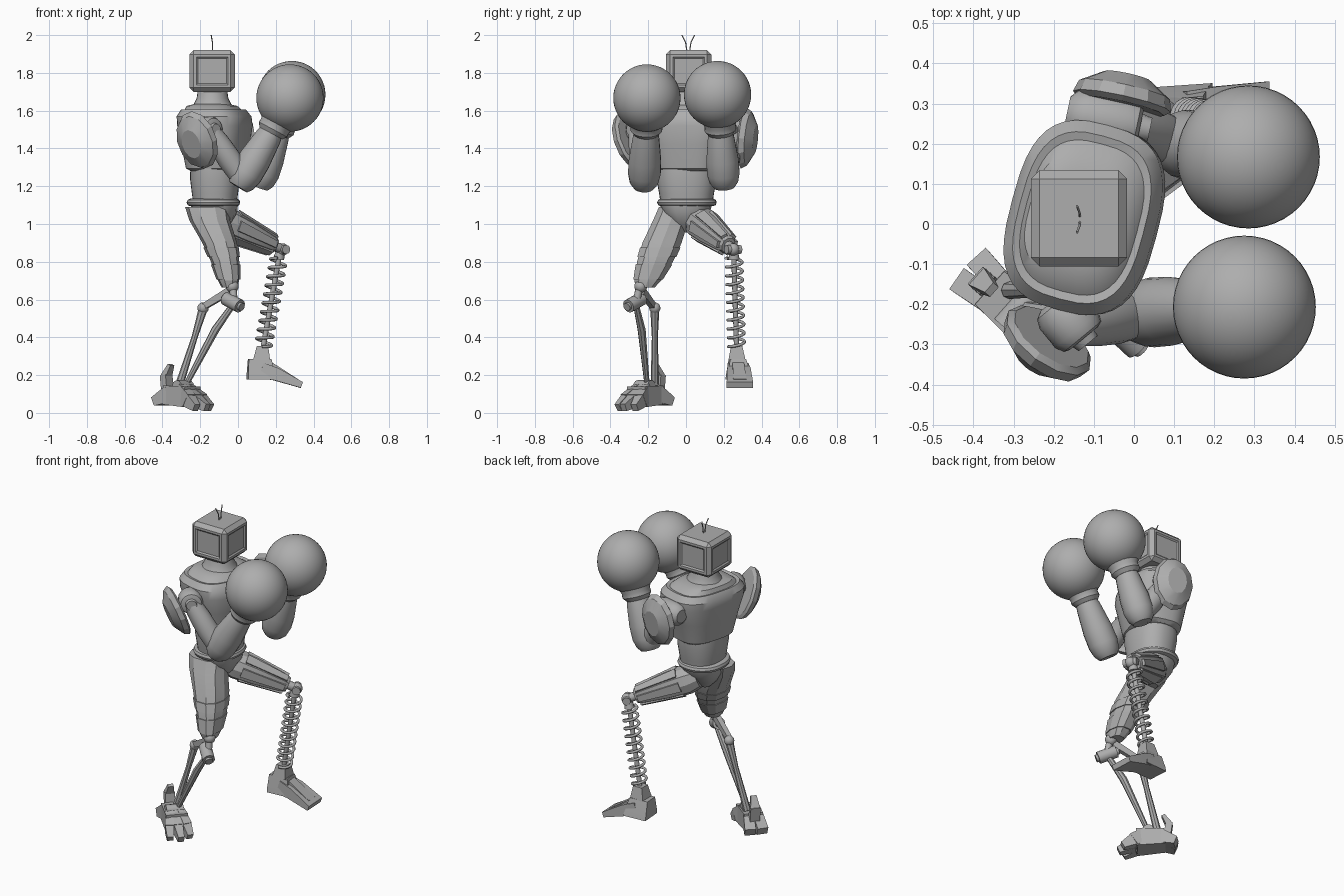
import bpy, bmesh, math
from mathutils import Vector, Matrix

if "Cube" in bpy.data.objects:
    bpy.data.objects.remove(bpy.data.objects["Cube"])

grey = bpy.data.materials.new("plain grey")
grey.use_nodes = True
COLOUR = (0.42, 0.42, 0.42, 1)
grey.diffuse_color = COLOUR
grey.node_tree.nodes["Principled BSDF"].inputs["Base Color"].default_value = COLOUR
UP = Vector((0, 0, 1))


def finish(name, bm, angle=35):
    bmesh.ops.recalc_face_normals(bm, faces=bm.faces[:])
    me = bpy.data.meshes.new(name)
    bm.to_mesh(me)
    bm.free()
    me.materials.append(grey)
    me.shade_smooth()
    me.set_sharp_from_angle(angle=math.radians(angle))
    ob = bpy.data.objects.new(name, me)
    bpy.context.collection.objects.link(ob)
    return ob


def loft(name, rings, sides=24, power=2, yaw=0, upright=False, angle=35):
    """Skin rings of (centre, half width, half height) set square to the path."""
    pts = [Vector(r[0]) for r in rings]
    if upright:
        rot = Matrix.Rotation(math.radians(yaw), 3, 'Z')
    else:
        rot = (pts[-1] - pts[0]).to_track_quat('Z', 'Y').to_matrix()
    grow, phase = (math.sqrt(2), math.pi / 4) if sides == 4 else (1, 0)
    bm = bmesh.new()
    loops = []
    for c, (_, a, b) in zip(pts, rings):
        loop = []
        for i in range(sides):
            t = phase + math.tau * i / sides
            u, v = math.cos(t), math.sin(t)
            u = math.copysign(abs(u) ** (2 / power), u)
            v = math.copysign(abs(v) ** (2 / power), v)
            loop.append(bm.verts.new(c + rot @ Vector((u * a * grow, v * b * grow, 0))))
        loops.append(loop)
    for low, high in zip(loops, loops[1:]):
        for i in range(sides):
            j = (i + 1) % sides
            bm.faces.new((low[i], low[j], high[j], high[i]))
    bm.faces.new(loops[0][::-1])
    bm.faces.new(loops[-1])
    return finish(name, bm, angle)


def rod(name, p, q, r, r2=None, sides=12):
    return loft(name, [(p, r, r), (q, r2 or r, r2 or r)], sides)


def bar(name, p, q, size, end):
    return loft(name, [(p, *size), (q, *end)], 4)


def ball(name, c, r, seg=32):
    bm = bmesh.new()
    bmesh.ops.create_uvsphere(bm, u_segments=seg, v_segments=seg // 2, radius=r, matrix=Matrix.Translation(c))
    return finish(name, bm)


def wire(name, points, r):
    cu = bpy.data.curves.new(name, 'CURVE')
    cu.dimensions = '3D'
    cu.bevel_depth, cu.bevel_resolution, cu.use_fill_caps = r, 2, True
    sp = cu.splines.new('POLY')
    sp.points.add(len(points) - 1)
    for s, p in zip(sp.points, points):
        s.co = (*p, 1)
    cu.materials.append(grey)
    bpy.context.collection.objects.link(bpy.data.objects.new(name, cu))


# Boxy head with chamfered corners and shallow screen panels
bm = bmesh.new()
bmesh.ops.create_cube(bm, size=1)
bmesh.ops.transform(bm, matrix=Matrix.Translation((-0.137, 0.014, 1.81)) @ Matrix.Diagonal((0.24, 0.24, 0.22, 1)), verts=bm.verts[:])
bmesh.ops.bevel(bm, geom=bm.edges[:], offset=0.022, segments=1, affect='EDGES')
panels = [f for f in bm.faces if f.calc_area() > 0.03 and abs(f.normal.z) < 0.5]
bmesh.ops.inset_individual(bm, faces=panels, thickness=0.02)
bmesh.ops.inset_individual(bm, faces=panels, thickness=0.012, depth=-0.007)
finish("head", bm, 20)
for s in (-1, 1):
    wire("antenna", [(-0.135, 0.012 + s * 0.008, 1.92), (-0.135, 0.012 + s * 0.014, 1.96),
                     (-0.142, 0.012 + s * 0.033, 2.0)], 0.003)

# Neck, chest, waist and hips
loft("neck", [((-0.135, 0.01, z), r, r) for z, r in ((1.60, 0.12), (1.635, 0.1), (1.665, 0.084), (1.72, 0.076))], upright=True)
loft("chest", [((x, 0.016, z), a, b) for z, x, a, b in (
    (1.28, -0.12, 0.12, 0.155), (1.295, -0.12, 0.145, 0.175), (1.42, -0.12, 0.168, 0.205),
    (1.52, -0.122, 0.184, 0.238), (1.57, -0.127, 0.182, 0.238), (1.605, -0.13, 0.158, 0.21),
    (1.60, -0.13, 0.142, 0.19), (1.625, -0.138, 0.125, 0.155), (1.635, -0.14, 0.085, 0.1))],
    sides=40, power=2.9, yaw=-15, upright=True)
loft("waist", [((-0.122, 0.003, z), a, b) for z, a, b in (
    (1.11, 0.115, 0.138), (1.16, 0.122, 0.145), (1.24, 0.132, 0.16), (1.30, 0.13, 0.16))],
    sides=32, power=2.3, upright=True)
loft("belt", [((-0.13, 0.005, 1.114 + 0.02 * math.sin(t)), 0.122 + 0.02 * math.cos(t), 0.138 + 0.02 * math.cos(t))
              for t in (-1.57, -0.8, 0, 0.8, 1.57)], sides=32, power=2.2, upright=True)
loft("pelvis", [((-0.125, 0, z), a, b) for z, a, b in (
    (1.105, 0.125, 0.14), (1.06, 0.12, 0.125), (1.0, 0.085, 0.075), (0.955, 0.04, 0.035))],
    sides=16, power=2.4, upright=True)

# Arms: shoulder drum, pad, upper arm, forearm and round glove
ARMS = {
    "right": dict(drum=((-0.195, -0.2, 1.5), (-0.125, -0.285, 1.5)), pad=(-0.212, -0.29, 1.445), face=(-0.55, -0.75, -0.35),
                  elbow=(0.025, -0.222, 1.235), wrist=(0.185, -0.21, 1.5), glove=(0.275, -0.207, 1.667)),
    "left": dict(drum=((-0.15, 0.275, 1.5), (0.015, 0.24, 1.5)), pad=(-0.03, 0.305, 1.455), face=(0.22, 1, -0.1),
                 elbow=(0.12, 0.2, 1.235), wrist=(0.215, 0.182, 1.5), glove=(0.285, 0.167, 1.685)),
}
for side, arm in ARMS.items():
    p, q = map(Vector, arm["drum"])
    elbow, wrist, glove = (Vector(arm[k]) for k in ("elbow", "wrist", "glove"))
    loft(side + "_shoulder_drum", [(p.lerp(q, t), r, r) for t, r in
                                   ((-0.1, 0.04), (0, 0.06), (0.2, 0.07), (0.75, 0.07), (0.95, 0.06), (1, 0.045))], 20)
    rod(side + "_shoulder_cap", q, q.lerp(p, -0.15), 0.035, 0.03, 16)
    rod(side + "_shoulder_link", p.lerp(q, 0.5), Vector((-0.12, 0.0, 1.5)), 0.055, 0.06, 16)
    start = p.lerp(q, 0.65)
    loft(side + "_upper_arm", [(start.lerp(elbow, t), r, r) for t, r in
                               ((0, 0.05), (0.3, 0.06), (0.6, 0.064), (1, 0.055))], 16)
    loft(side + "_forearm", [(elbow.lerp(wrist, t), r, r) for t, r in
                             ((-0.15, 0.055), (-0.05, 0.076), (0.12, 0.087), (0.4, 0.086), (0.85, 0.07), (1, 0.06))], 20)
    loft(side + "_glove_cuff", [(wrist.lerp(glove, t), r, r) for t, r in
                                ((-0.12, 0.068), (0, 0.085), (0.12, 0.083), (0.4, 0.105))], 24)
    ball(side + "_glove", glove, 0.178, seg=48)
    # Faceted domed shoulder pad
    n, base = Vector(arm["face"]).normalized(), Vector(arm["pad"])
    loft(side + "_shoulder_pad", [(base + n * d, a, b) for d, a, b in
                                  ((-0.012, 0.11, 0.142), (0.0, 0.125, 0.162), (0.03, 0.116, 0.145), (0.065, 0.06, 0.08))],
         sides=12, angle=20)

# Standing leg: faceted thigh with outer plate and knee cuff
THIGH = [((-0.165, -0.055, 1.09), 0.115, 0.092), ((-0.15, -0.08, 1.02), 0.108, 0.098),
         ((-0.097, -0.127, 0.9), 0.092, 0.108), ((-0.068, -0.164, 0.8), 0.075, 0.099),
         ((-0.05, -0.203, 0.7), 0.056, 0.074), ((-0.045, -0.215, 0.665), 0.042, 0.052)]
loft("right_thigh", THIGH, 10, 2.4, upright=True, angle=20)
for name, i, s, t in (("thigh_plate", 2, 0.25, 0.75), ("knee_cuff", 3, 0.15, 0.95)):
    (c0, a0, b0), (c1, a1, b1) = THIGH[i], THIGH[i + 1]
    rings = [(Vector(c0).lerp(Vector(c1), k), (a0 + (a1 - a0) * k) + 0.006, (b0 + (b1 - b0) * k) + 0.006) for k in (s, t)]
    loft("right_" + name, rings, 10, 2.4, upright=True, angle=20)

# Knee joints and twin shin rods
ball("right_knee_ball", (-0.03, -0.24, 0.67), 0.034, seg=20)
rod("right_knee_stem", (-0.03, -0.24, 0.69), (-0.02, -0.265, 0.58), 0.02)
rod("right_knee_drum", (-0.065, -0.235, 0.605), (0.01, -0.305, 0.565), 0.036, sides=16)
rod("right_knee_drum_cap", (-0.075, -0.226, 0.61), (0.02, -0.314, 0.56), 0.022, sides=16)
ball("right_back_hub", (-0.185, -0.165, 0.555), 0.03, seg=16)
bar("right_knee_link", (-0.045, -0.235, 0.645), (-0.185, -0.17, 0.56), (0.016, 0.02), (0.014, 0.016))
loft("right_front_shin", [((-0.025, -0.265, 0.575), 0.016, 0.016), ((-0.12, -0.235, 0.44), 0.022, 0.022),
                          ((-0.28, -0.205, 0.14), 0.014, 0.014)], 8)
loft("right_rear_shin", [((-0.185, -0.165, 0.55), 0.024, 0.024), ((-0.23, -0.165, 0.4), 0.016, 0.016),
                         ((-0.31, -0.165, 0.15), 0.022, 0.022)], 8)

# Clawed standing foot, laid out by distance forward, sideways and up
FWD, LAT, FOOT = Vector((0.75, -0.66, 0)), Vector((0.66, 0.75, 0)), Vector((-0.302, -0.21, 0))


def spot(forward, side, height):
    return FOOT + FWD * forward + LAT * side + UP * height


rod("right_ankle_axle", spot(0.015, -0.05, 0.14), spot(0.015, 0.05, 0.14), 0.033)
bar("right_foot_core", spot(-0.08, 0, 0.095), spot(0.08, 0, 0.085), (0.055, 0.05), (0.064, 0.055))
for k, reach in ((-1, 0.16), (0, 0.185), (1, 0.16)):
    bar("right_toe", spot(0.02, 0.03 * k, 0.125), spot(0.1, 0.048 * k, 0.065), (0.022, 0.035), (0.026, 0.04))
    bar("right_toe_tip", spot(0.1, 0.048 * k, 0.065), spot(reach, 0.058 * k, 0.028), (0.026, 0.036), (0.018, 0.02))
for k in (-1, 1):
    bar("right_heel_claw", spot(-0.05, 0.025 * k, 0.1), spot(-0.145, 0.036 * k, 0.06), (0.03, 0.045), (0.032, 0.024))
bar("right_heel_spur", spot(-0.09, 0, 0.09), spot(-0.105, 0, 0.2), (0.03, 0.02), (0.028, 0.02))
bar("right_heel_spur_tip", spot(-0.105, 0, 0.19), spot(-0.07, 0, 0.255), (0.028, 0.018), (0.016, 0.01))

# Raised leg: plated thigh and knee
hip, knee = Vector((-0.1, 0.06, 1.02)), Vector((0.235, 0.25, 0.865))
loft("left_thigh", [(hip.lerp(knee, t), a, b) for t, a, b in
                    ((-0.05, 0.07, 0.07), (0.1, 0.088, 0.085), (0.4, 0.078, 0.078), (0.8, 0.055, 0.055), (0.87, 0.04, 0.042))], 10, 2.3, angle=20)
across = (knee - hip).cross(UP).normalized()
rise = across.cross(knee - hip).normalized()
for i in range(6):
    t = math.tau * i / 6
    out = across * math.cos(t) + rise * math.sin(t)
    rot = Matrix((across, rise, (knee - hip).normalized())).transposed() @ Matrix.Rotation(t, 3, 'Z')
    bm = bmesh.new()
    bmesh.ops.create_cube(bm, size=1)
    for v in bm.verts:
        far = v.co.z > 0
        centre = hip.lerp(knee, 0.83 if far else 0.2) + out * (0.05 if far else 0.079)
        v.co = centre + rot @ Vector((v.co.x * 0.024, v.co.y * (0.036 if far else 0.056), 0))
    finish("left_thigh_plate", bm)
ball("left_knee", knee, 0.033, seg=16)
rod("left_knee_axle", knee - across * 0.042, knee + across * 0.042, 0.024)
rod("left_knee_socket", hip.lerp(knee, 0.82), knee, 0.026)

# Spring shin
top, bottom = Vector((0.222, 0.253, 0.85)), Vector((0.13, 0.268, 0.33))
frame = (bottom - top).to_track_quat('Z', 'Y').to_matrix()
rod("left_shin_rod", top, bottom, 0.014)
rod("left_spring_seat", top, top.lerp(bottom, 0.07), 0.024, 0.03)
TURNS, STEP = 10, 20
wire("left_spring", [top.lerp(bottom, 0.06 + 0.9 * i / (TURNS * STEP)) + frame @ Vector(
    (0.043 * math.cos(math.tau * i / STEP), 0.043 * math.sin(math.tau * i / STEP), 0))
    for i in range(TURNS * STEP + 1)], 0.008)

# Raised wedge foot
loft("left_ankle_block", [((0.13, 0.268, 0.355), 0.03, 0.03), ((0.125, 0.27, 0.28), 0.045, 0.045)], 4, upright=True)
loft("left_foot_heel", [((0.125, 0.28, 0.178), 0.075, 0.066), ((0.12, 0.278, 0.21), 0.07, 0.06),
                        ((0.115, 0.272, 0.285), 0.06, 0.042)], 4, upright=True, yaw=4)
loft("left_foot_toe", [((0.12, 0.275, 0.225), 0.055, 0.042), ((0.2, 0.28, 0.205), 0.062, 0.034),
                       ((0.335, 0.285, 0.148), 0.07, 0.016)], 4)
loft("left_foot_ridge", [((0.15, 0.275, 0.262), 0.03, 0.02), ((0.31, 0.285, 0.168), 0.035, 0.012)], 4)
